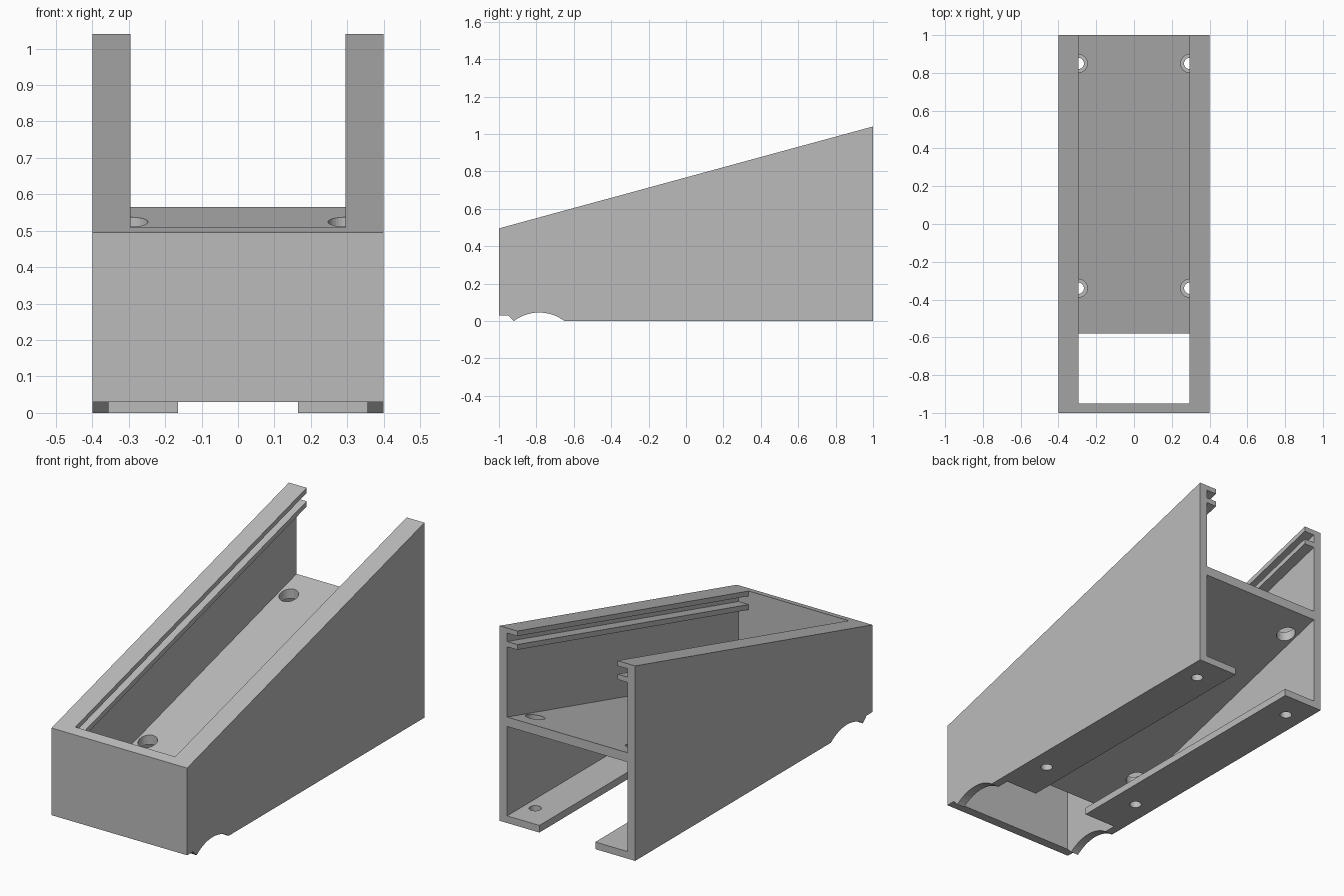
import bpy, bmesh, math

if "Cube" in bpy.data.objects:
    bpy.data.objects.remove(bpy.data.objects["Cube"])

SLOPE = 0.2725
HALF_W, WALL_IN = 0.40, 0.355      # outer face and inner face of the side walls
RAIL_IN, FOOT_IN = 0.295, 0.165    # inner edges of the rails and the feet
FRONT_IN = -0.95                   # inner face of the front wall
HOLES = [(x, y) for x in (-0.295, 0.295) for y in (-0.34, 0.85)]

grey = bpy.data.materials.new("plain_grey")
grey.diffuse_color = (0.5, 0.5, 0.5, 1)
grey.use_nodes = True
grey.node_tree.nodes["Principled BSDF"].inputs["Base Color"].default_value = grey.diffuse_color


def top(y, drop=0.0):
    """Height of the sloping top edge at y, lowered by drop."""
    return 0.495 + SLOPE * (y + 1) - drop


def prism(name, profile, x0, x1):
    """Extrude a (y, z) profile from x0 to x1."""
    bm = bmesh.new()
    face = bm.faces.new([bm.verts.new((x0, y, z)) for y, z in profile])
    ext = bmesh.ops.extrude_face_region(bm, geom=[face])
    verts = [v for v in ext["geom"] if isinstance(v, bmesh.types.BMVert)]
    bmesh.ops.translate(bm, verts=verts, vec=(x1 - x0, 0, 0))
    bmesh.ops.recalc_face_normals(bm, faces=bm.faces)
    me = bpy.data.meshes.new(name)
    bm.to_mesh(me)
    bm.free()
    me.materials.append(grey)
    ob = bpy.data.objects.new(name, me)
    bpy.context.collection.objects.link(ob)
    return ob


def drill(ob, x, y, radius):
    """Cut a vertical round hole through a part."""
    bpy.ops.mesh.primitive_cylinder_add(vertices=32, radius=radius, depth=4, location=(x, y, 0))
    cutter = bpy.context.object
    cutter.name = "hole_cutter"
    cutter.hide_render = True
    cutter.data.materials.append(grey)
    mod = ob.modifiers.new("hole", "BOOLEAN")
    mod.operation, mod.solver, mod.object = "DIFFERENCE", "EXACT", cutter
    bpy.context.view_layer.objects.active = ob
    bpy.ops.object.modifier_apply(modifier=mod.name)
    bpy.data.objects.remove(cutter)


def sloped_band(y0, y1, d0, d1):
    """Profile of a strip parallel to the top edge, between drops d0 and d1."""
    return [(y0, top(y0, d1)), (y1, top(y1, d1)), (y1, top(y1, d0)), (y0, top(y0, d0))]


# Side walls with the chamfer and the arched notch along the bottom edge
R, CY, CZ = 0.225, -0.785, -0.18
half = math.asin(0.135 / R)
arch = [(CY + R * math.sin(a), CZ + R * math.cos(a))
        for a in [half * (2 * i / 14 - 1) for i in range(15)]]
wall = [(-1, 0.03), (-0.95, 0.03)] + arch + [(1, 0), (1, top(1)), (-1, top(-1))]

for side, s in (("left", -1), ("right", 1)):
    prism(side + "_wall", wall, s * WALL_IN, s * HALF_W)
    # Two parallel strips form the sliding groove
    prism(side + "_upper_rail", sloped_band(FRONT_IN, 1, 0, 0.027), s * RAIL_IN, s * WALL_IN)
    prism(side + "_lower_rail", sloped_band(FRONT_IN, 1, 0.072, 0.1), s * RAIL_IN, s * WALL_IN)
    # Mounting foot with two screw holes
    foot = prism(side + "_foot", [(-0.58, 0), (1, 0), (1, 0.038), (-0.58, 0.038)],
                 s * FOOT_IN, s * WALL_IN)
    for x, y in HOLES:
        if x * s > 0:
            drill(foot, x, y, 0.03)

# Front wall
prism("front_wall", [(-1, 0.03), (FRONT_IN, 0.03), (FRONT_IN, top(FRONT_IN)), (-1, top(-1))],
      -WALL_IN, WALL_IN)

# Sloping shelf with larger access holes above the screw holes
d = top(1) - 0.565
shelf = prism("shelf", sloped_band(-0.58, 1, d, d + 0.05), -WALL_IN, WALL_IN)
for x, y in HOLES:
    drill(shelf, x, y, 0.048)
